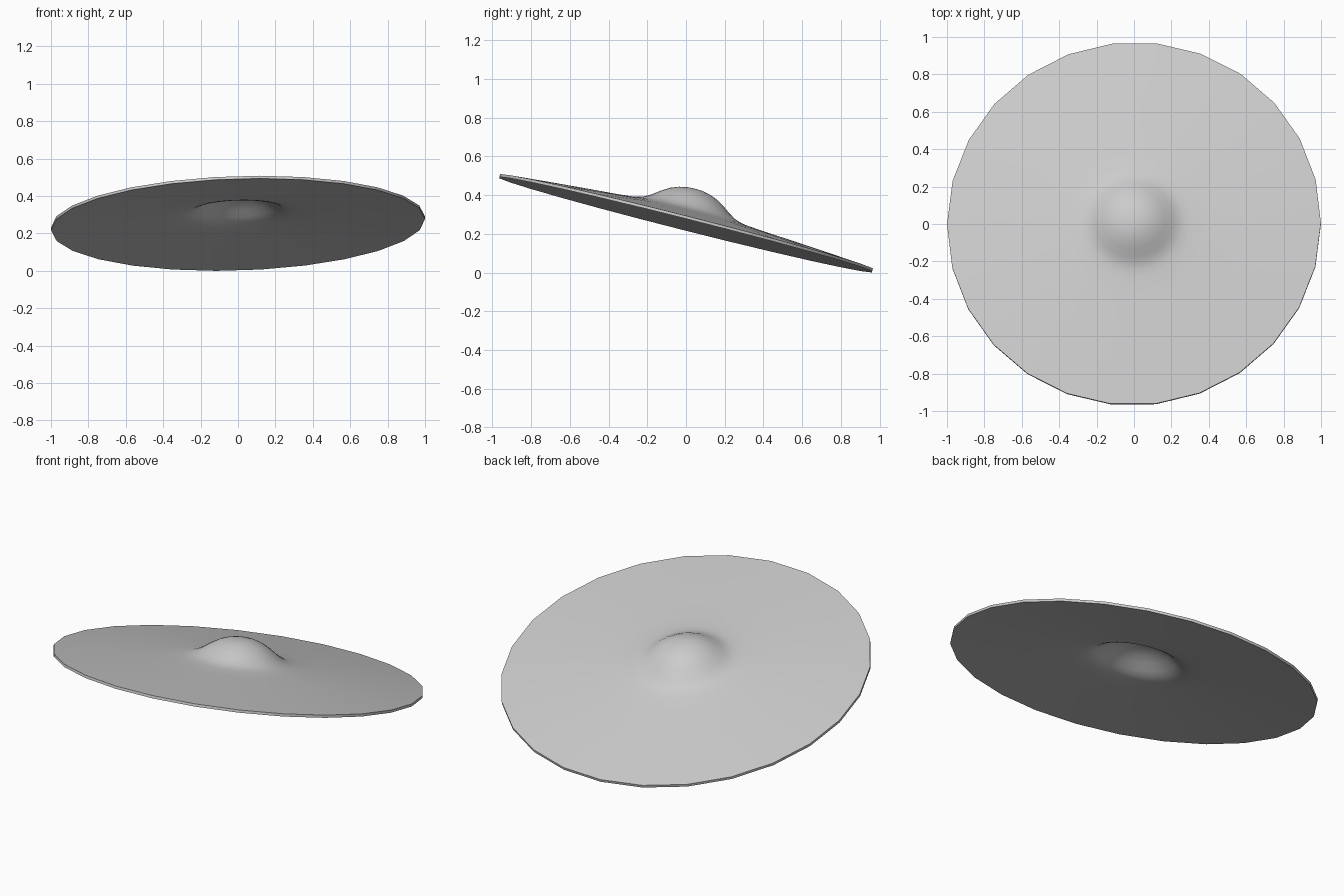
import bpy, bmesh, math
from mathutils import Matrix, Vector

if "Cube" in bpy.data.objects:
    bpy.data.objects.remove(bpy.data.objects["Cube"])

SIDES = 26
THICK = 0.015
# upper half-profile of the cymbal: radius, height
PROFILE = [(0.04, 0.183), (0.08, 0.175), (0.125, 0.158), (0.17, 0.131),
           (0.21, 0.102), (0.24, 0.084), (0.27, 0.073), (0.31, 0.065),
           (0.40, 0.056), (0.60, 0.041), (0.80, 0.025), (1.0, 0.008)]

bm = bmesh.new()


def shell(drop):
    """Lathe the profile into a closed-centre surface, lowered by drop."""
    rings = []
    for r, h in PROFILE:
        rings.append([bm.verts.new((r * math.cos(2 * math.pi * i / SIDES),
                                    r * math.sin(2 * math.pi * i / SIDES),
                                    h - drop)) for i in range(SIDES)])
    tip = bm.verts.new((0, 0, 0.185 - drop))
    for i in range(SIDES):
        j = (i + 1) % SIDES
        bm.faces.new((tip, rings[0][i], rings[0][j]))
        for a, b in zip(rings, rings[1:]):
            bm.faces.new((a[i], b[i], b[j], a[j]))
    return rings[-1]


# top and underside, joined by the rim
top = shell(0)
under = shell(THICK)
for i in range(SIDES):
    j = (i + 1) % SIDES
    bm.faces.new((top[i], under[i], under[j], top[j]))
bmesh.ops.recalc_face_normals(bm, faces=bm.faces)

# tilt toward the back with a slight sideways lean, then rest on the ground
normal = Vector((-0.031, 0.253, 1)).normalized()
tilt = Vector((0, 0, 1)).rotation_difference(normal).to_matrix().to_4x4()
bm.transform(tilt)
bm.transform(Matrix.Translation((0, 0, -min(v.co.z for v in bm.verts))))

mesh = bpy.data.meshes.new("cymbal")
bm.to_mesh(mesh)
bm.free()
cymbal = bpy.data.objects.new("cymbal", mesh)
bpy.context.collection.objects.link(cymbal)
bpy.context.view_layer.objects.active = cymbal
cymbal.select_set(True)
bpy.ops.object.shade_smooth_by_angle(angle=math.radians(35))
